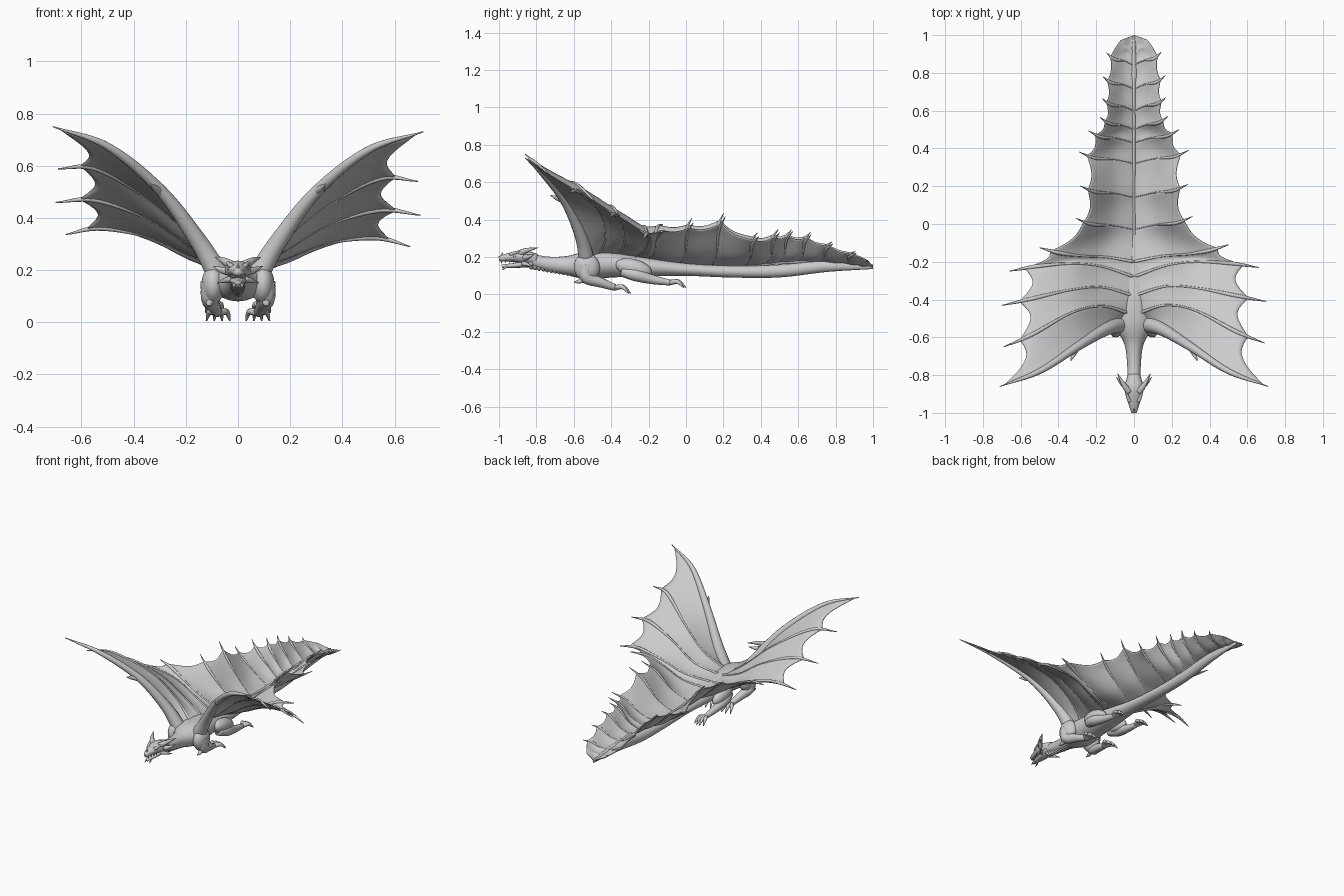
import bpy, bmesh, math
from mathutils import Vector

cube = bpy.data.objects.get("Cube")
if cube:
    bpy.data.objects.remove(cube, do_unlink=True)

skin = bpy.data.materials.new("grey_skin")
skin.use_nodes = True
skin.diffuse_color = (0.6, 0.6, 0.6, 1)
skin.node_tree.nodes["Principled BSDF"].inputs["Base Color"].default_value = skin.diffuse_color


def finish(name, bm):
    bmesh.ops.recalc_face_normals(bm, faces=bm.faces)
    mesh = bpy.data.meshes.new(name)
    bm.to_mesh(mesh)
    bm.free()
    mesh.materials.append(skin)
    for poly in mesh.polygons:
        poly.use_smooth = True
    obj = bpy.data.objects.new(name, mesh)
    bpy.context.collection.objects.link(obj)
    return obj


def spline(points, t):
    """Smooth curve through the points, t from 0 to 1."""
    last = len(points) - 1
    i = min(int(t * last), last - 1)
    f = t * last - i
    b, c = Vector(points[i]), Vector(points[i + 1])
    a = Vector(points[i - 1]) if i > 0 else 2 * b - c
    d = Vector(points[i + 2]) if i + 2 <= last else 2 * c - b
    return b + 0.5 * f * (c - a + f * (2 * a - 5 * b + 4 * c - d + f * (3 * (b - c) + d - a)))


def tube(name, points, radii, steps=20, sides=12):
    """Tapered tube; each radius is (width, height)."""
    radii = [r if isinstance(r, tuple) else (r, r) for r in radii]
    bm = bmesh.new()
    rings = []
    for s in range(steps + 1):
        t = s / steps
        centre = spline(points, t)
        ahead = spline(points, min(t + 0.01, 1)) - spline(points, max(t - 0.01, 0))
        turn = ahead.to_track_quat('Z', 'Y')
        size = spline([(w, h, 0) for w, h in radii], t)
        ring = []
        for k in range(sides):
            a = math.tau * k / sides
            offset = Vector((size.x * math.cos(a), size.y * math.sin(a), 0))
            ring.append(bm.verts.new(centre + turn @ offset))
        rings.append(ring)
    for one, two in zip(rings, rings[1:]):
        for k in range(sides):
            n = (k + 1) % sides
            bm.faces.new((one[k], one[n], two[n], two[k]))
    bm.faces.new(rings[0])
    bm.faces.new(rings[-1])
    return finish(name, bm)


def blob(name, centre, size, tilt=0):
    bm = bmesh.new()
    bmesh.ops.create_uvsphere(bm, u_segments=20, v_segments=12, radius=1)
    obj = finish(name, bm)
    obj.location, obj.scale = centre, size
    obj.rotation_euler.x = tilt
    return obj


def flip(points, side):
    return [(x * side, y, z) for x, y, z in points]


# Body, neck and tail in one long taper
tube("body", [(0, -0.86, 0.19), (0, -0.75, 0.165), (0, -0.64, 0.155), (0, -0.53, 0.155),
              (0, -0.4, 0.16), (0, -0.25, 0.15), (0, 0, 0.133), (0, 0.25, 0.122),
              (0, 0.5, 0.125), (0, 0.75, 0.15), (0, 1, 0.148)],
     [(0.035, 0.035), (0.036, 0.038), (0.05, 0.05), (0.1, 0.075), (0.09, 0.07), (0.075, 0.055),
      (0.045, 0.034), (0.036, 0.032), (0.032, 0.034), (0.025, 0.03), (0.006, 0.012)], 70, 20)

# Belly scutes under the neck
for i in range(12):
    blob("neck_scute", (0, -0.83 + 0.021 * i, 0.15 - 0.0028 * i), (0.027, 0.012, 0.018 + 0.001 * i), 0.4)

# Head
tube("skull", [(0, -0.8, 0.185), (0, -0.87, 0.2), (0, -0.93, 0.2), (0, -1, 0.19)],
     [(0.034, 0.032), (0.05, 0.036), (0.036, 0.026), (0.014, 0.014)], 18, 16)
tube("lower_jaw", [(0, -0.82, 0.17), (0, -0.9, 0.157), (0, -0.985, 0.15)],
     [(0.036, 0.024), (0.03, 0.015), (0.012, 0.009)])
tube("nose_horn", [(0, -0.975, 0.2), (0, -0.985, 0.212), (0, -0.98, 0.225)], [0.008, 0.005, 0.001], 8, 8)
for side in (1, -1):
    def spike(name, points, radius):
        tube(name, flip(points, side), [radius, radius * 0.7, 0.001], 10, 8)
    spike("horn", [(0.026, -0.89, 0.22), (0.055, -0.85, 0.236), (0.088, -0.79, 0.25)], 0.018)
    spike("cheek_horn", [(0.03, -0.87, 0.195), (0.062, -0.845, 0.2), (0.095, -0.81, 0.215)], 0.018)
    spike("jaw_horn", [(0.025, -0.87, 0.165), (0.05, -0.85, 0.16), (0.08, -0.82, 0.15)], 0.014)
    spike("brow", [(0.022, -0.94, 0.213), (0.036, -0.91, 0.224), (0.045, -0.86, 0.238)], 0.011)
    spike("chin_spike", [(0.012, -0.96, 0.15), (0.016, -0.97, 0.14), (0.018, -0.985, 0.13)], 0.007)
    blob("eye", (0.036 * side, -0.915, 0.205), (0.007, 0.009, 0.007))
    blob("nostril", (0.011 * side, -0.985, 0.2), (0.006, 0.008, 0.006))
    for i in range(4):
        y = -0.985 + 0.022 * i
        x = 0.012 + 0.005 * i
        spike("fang", [(x, y, 0.184), (x, y - 0.001, 0.175), (x, y - 0.002, 0.166)], 0.004)


def paw(name, side, wrist, reach, spread, drop):
    """Long clawed toes fanning out behind the wrist."""
    x, y, z = wrist
    for i in range(4):
        fan = (i - 1.5) * spread
        long = reach * (1 - 0.12 * abs(i - 1.5))
        toe = [(x, y, z), (x + fan * 0.7, y + long * 0.55, z + 0.006), (x + fan, y + long, z - drop)]
        tube(name, flip(toe, side), [0.014, 0.012, 0.003], 10, 8)


# Legs trailing back in flight
for side in (1, -1):
    blob("shoulder", (0.095 * side, -0.53, 0.145), (0.045, 0.07, 0.075), 0.2)
    tube("front_leg", flip([(0.1, -0.54, 0.15), (0.108, -0.53, 0.09), (0.095, -0.46, 0.065),
                            (0.078, -0.38, 0.037)], side), [0.045, 0.034, 0.027, 0.018])
    paw("front_toe", side, (0.076, -0.385, 0.034), 0.095, 0.03, 0.028)
    spur = [(0.105, -0.54, 0.085), (0.11, -0.57, 0.07), (0.11, -0.6, 0.065)]
    tube("elbow_spur", flip(spur, side), [0.018, 0.012, 0.002], 8, 8)
    blob("thigh", (0.082 * side, -0.28, 0.14), (0.042, 0.1, 0.048), -0.25)
    tube("hind_leg", flip([(0.085, -0.34, 0.125), (0.1, -0.27, 0.105), (0.095, -0.18, 0.08),
                           (0.09, -0.08, 0.062)], side), [0.03, 0.034, 0.025, 0.015])
    paw("hind_toe", side, (0.09, -0.09, 0.062), 0.095, 0.022, 0.025)


def back_height(y):
    """Height of the spine line that the membrane grows from."""
    return spline([(0, 0, 0.215), (0, 0, 0.168), (0, 0, 0.152), (0, 0, 0.178), (0, 0, 0.152)],
                  max(0, min(1, (y + 0.45) / 1.45))).z


# Wing fingers, front to back, root to tip
wing_ribs = [
    [(0.07, -0.53, 0.17), (0.155, -0.56, 0.31), (0.3, -0.65, 0.5), (0.5, -0.78, 0.66), (0.71, -0.86, 0.73)],
    [(0.03, -0.47, 0.21), (0.17, -0.43, 0.31), (0.33, -0.46, 0.44), (0.54, -0.57, 0.55), (0.69, -0.63, 0.54)],
    [(0, -0.38, 0.21), (0.17, -0.33, 0.27), (0.34, -0.34, 0.37), (0.54, -0.38, 0.43), (0.7, -0.41, 0.41)],
    [(0, -0.28, 0.2), (0.17, -0.22, 0.24), (0.33, -0.2, 0.3), (0.52, -0.21, 0.325), (0.66, -0.23, 0.29)],
    [(0, -0.2, 0.19), (0.15, -0.17, 0.22), (0.28, -0.16, 0.28), (0.4, -0.14, 0.33), (0.5, -0.11, 0.34)]]
tail_tips = [(0.31, 0.04, 0.385), (0.285, 0.21, 0.415), (0.29, 0.39, 0.31), (0.24, 0.5, 0.33),
             (0.18, 0.57, 0.335), (0.17, 0.67, 0.32), (0.165, 0.785, 0.27), (0.145, 0.91, 0.22),
             (0.07, 0.975, 0.175)]
tail_ribs = []
for x, y, z in tail_tips:
    root = y - 0.07
    low = back_height(root)
    rise = z - low
    tail_ribs.append([(0, root, low), (0.36 * x, y - 0.045, low + 0.28 * rise),
                      (0.72 * x, y - 0.035, low + 0.72 * rise), (x, y, z)])
end_rib = [(0, 0.92, 0.165), (0, 0.96, 0.16), (0, 1, 0.15)]


def pose(ribs, side):
    """Mirror the ribs; the right wing is held a little higher and further forward."""
    lift = 0 if side > 0 else 1
    return [[(x * side, y - lift * 0.03 * x * (n > 0), z + lift * 0.07 * x * (1 - 0.6 * (n == 0)))
             for x, y, z in rib] for n, rib in enumerate(ribs)]


COLUMNS, ROWS = 10, 24
for side in (1, -1):
    ribs = pose(wing_ribs + tail_ribs + [end_rib], side)
    reach = [0.97] + [0.85] * 4 + [0.82] * (len(tail_ribs) - 1) + [1, 1]
    bm = bmesh.new()
    grid = []
    for c in range((len(ribs) - 1) * COLUMNS + 1):
        i = min(c // COLUMNS, len(ribs) - 2)
        t = c / COLUMNS - i
        arch = math.sin(math.pi * t)
        edge = reach[i] * (1 - t) + reach[i + 1] * t - arch * (0.09 if i < len(ribs) - 3 else 0)
        column = []
        for r in range(ROWS + 1):
            u = edge * r / ROWS
            p = spline(ribs[i], u).lerp(spline(ribs[i + 1], u), t)
            p.z -= 0.012 * arch * math.sin(math.pi * r / ROWS)
            column.append(bm.verts.new(p))
        grid.append(column)
    for one, two in zip(grid, grid[1:]):
        for r in range(ROWS):
            bm.faces.new((one[r], one[r + 1], two[r + 1], two[r]))
    membrane = finish("wing_membrane", bm)
    thick = membrane.modifiers.new("thickness", 'SOLIDIFY')
    thick.thickness, thick.offset = 0.005, 0

    # Wing arm, fingers and tail ribs, slim inside the membrane and clawed past its edge
    tube("wing_arm", ribs[0], [0.045, 0.034, 0.023, 0.015, 0.002], 30, 12)
    for rib in ribs[1:5]:
        tube("wing_finger", rib, [0.009, 0.006, 0.006, 0.011, 0.002], 28, 8)
    for rib in ribs[5:-2]:
        tube("tail_rib", rib, [0.004, 0.004, 0.009, 0.0015], 20, 8)
    thumb = [(0.3, -0.65, 0.5), (0.32, -0.69, 0.515), (0.335, -0.725, 0.53)]
    tube("thumb_claw", flip(thumb, side), [0.018, 0.012, 0.002], 10, 8)

# Raised ridge along the back
ridge = [(0, y, back_height(y)) for y in (-0.5, -0.3, -0.1, 0.1, 0.3, 0.5, 0.7, 0.9)]
tube("spine_ridge", ridge, [0.014] + [0.01] * 6 + [0.006], 40, 10)
